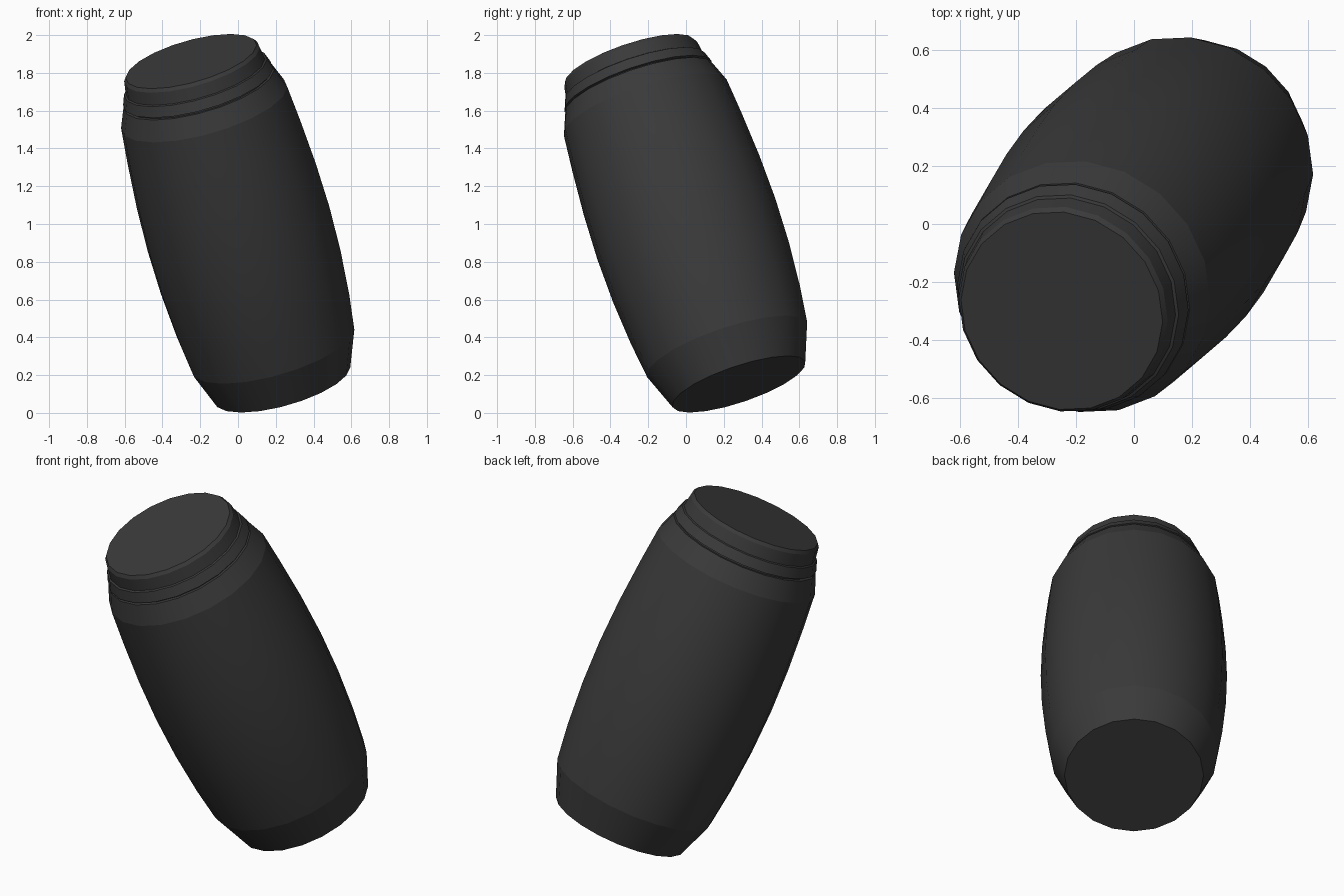
import bpy, bmesh, math
from mathutils import Vector

old = bpy.data.objects.get("Cube")
if old:
    bpy.data.objects.remove(old, do_unlink=True)

SIDES = 20
BASE = Vector((0.235, 0.28, 0.152))
TOP = Vector((-0.247, -0.297, 1.857))
TILT = (TOP - BASE).to_track_quat('Z', 'Y')

mat = bpy.data.materials.new("charcoal")
mat.use_nodes = True
color = (0.042, 0.042, 0.042, 1)
mat.diffuse_color = color
bsdf = mat.node_tree.nodes["Principled BSDF"]
bsdf.inputs["Base Color"].default_value = color
bsdf.inputs["Roughness"].default_value = 0.6


def lathe(name, profile, creases):
    """Revolve (radius, height) rings, cap both ends, crease the listed rings."""
    bm = bmesh.new()
    rings = []
    for r, h in profile:
        rings.append([bm.verts.new((r * math.cos(a), r * math.sin(a), h))
                      for a in (math.tau * i / SIDES for i in range(SIDES))])
    for lower, upper in zip(rings, rings[1:]):
        for i in range(SIDES):
            j = (i + 1) % SIDES
            bm.faces.new((lower[i], lower[j], upper[j], upper[i]))
    for f in bm.faces:
        f.smooth = True
    bm.faces.new(rings[0][::-1])
    bm.faces.new(rings[-1])
    for k in creases:
        for i in range(SIDES):
            bm.edges.get((rings[k][i], rings[k][(i + 1) % SIDES])).smooth = False
    mesh = bpy.data.meshes.new(name)
    bm.to_mesh(mesh)
    bm.free()
    mesh.materials.append(mat)
    ob = bpy.data.objects.new(name, mesh)
    ob.location = BASE
    ob.rotation_mode = 'QUATERNION'
    ob.rotation_quaternion = TILT
    bpy.context.collection.objects.link(ob)
    return ob


# barrel-shaped body with chamfered foot and shoulder
lathe("body", [(0.372, 0), (0.448, 0.2), (0.473, 0.4), (0.492, 0.65), (0.498, 0.9),
               (0.491, 1.15), (0.474, 1.4), (0.456, 1.6), (0.413, 1.71)],
      creases=[0, 1, 7, 8])

# stepped lid with a small overhanging lip
lathe("lid", [(0.395, 1.70), (0.395, 1.718), (0.412, 1.722), (0.392, 1.778),
              (0.382, 1.782), (0.372, 1.85), (0.359, 1.868)],
      creases=[0, 1, 2, 3, 4, 5, 6])
